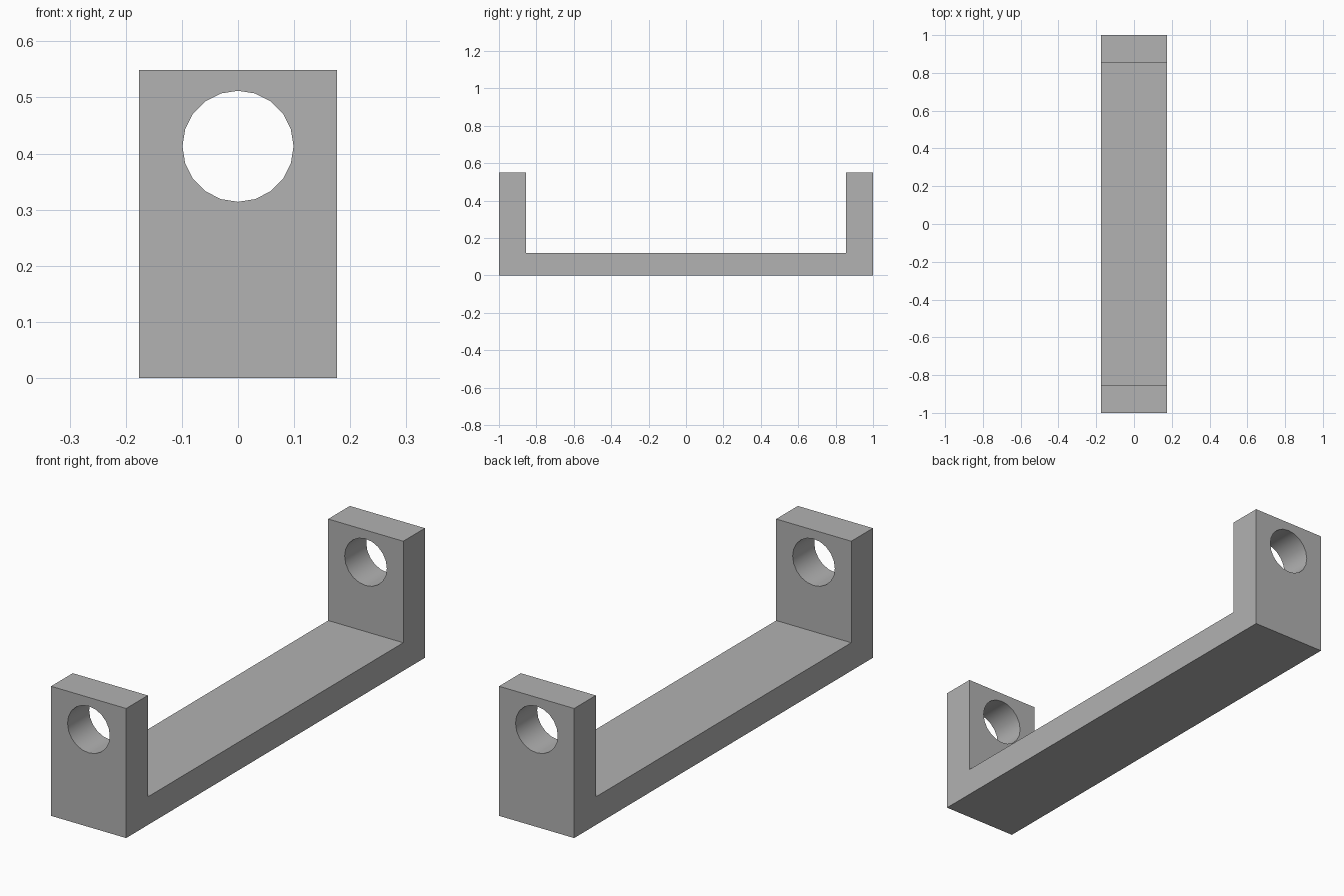
import bpy, bmesh, math
from mathutils import Matrix

old = bpy.data.objects.get("Cube")
if old:
    bpy.data.objects.remove(old, do_unlink=True)

HALF_WIDTH, HEIGHT, BASE, WALL = 0.176, 0.549, 0.119, 0.145
HOLE_Z, HOLE_RADIUS, HOLE_SIDES = 0.413, 0.099, 20

grey = bpy.data.materials.new("plain grey")
grey.use_nodes = True
colour = (0.445, 0.445, 0.445, 1)
grey.diffuse_color = colour
grey.node_tree.nodes["Principled BSDF"].inputs["Base Color"].default_value = colour


def make_object(name, bm):
    bmesh.ops.recalc_face_normals(bm, faces=bm.faces)
    mesh = bpy.data.meshes.new(name)
    bm.to_mesh(mesh)
    bm.free()
    mesh.materials.append(grey)
    obj = bpy.data.objects.new(name, mesh)
    bpy.context.collection.objects.link(obj)
    return obj


# U-shaped side profile, extruded across the width
half = [(1, 0), (1, HEIGHT), (1 - WALL, HEIGHT), (1 - WALL, BASE)]
profile = half + [(-y, z) for y, z in reversed(half)]
bm = bmesh.new()
side = bm.faces.new([bm.verts.new((-HALF_WIDTH, y, z)) for y, z in profile])
extruded = bmesh.ops.extrude_face_region(bm, geom=[side])["geom"]
moved = [v for v in extruded if isinstance(v, bmesh.types.BMVert)]
bmesh.ops.translate(bm, verts=moved, vec=(2 * HALF_WIDTH, 0, 0))
bracket = make_object("bracket", bm)

# One long cutter bores the hole through both uprights
bm = bmesh.new()
bmesh.ops.create_cone(bm, cap_ends=True, segments=HOLE_SIDES,
                      radius1=HOLE_RADIUS, radius2=HOLE_RADIUS, depth=3,
                      matrix=Matrix.Translation((0, 0, HOLE_Z))
                      @ Matrix.Rotation(math.pi / 2, 4, "X"))
cutter = make_object("hole_cutter", bm)
cutter.hide_render = True

bore = bracket.modifiers.new("bore", "BOOLEAN")
bore.operation = "DIFFERENCE"
bore.solver = "EXACT"
bore.object = cutter
bpy.ops.object.select_all(action="DESELECT")
bpy.context.view_layer.objects.active = bracket
bracket.select_set(True)
bpy.ops.object.modifier_apply(modifier=bore.name)
bpy.data.objects.remove(cutter, do_unlink=True)

# Smooth bores, crisp outer edges
bpy.ops.object.shade_smooth_by_angle(angle=math.radians(30))
